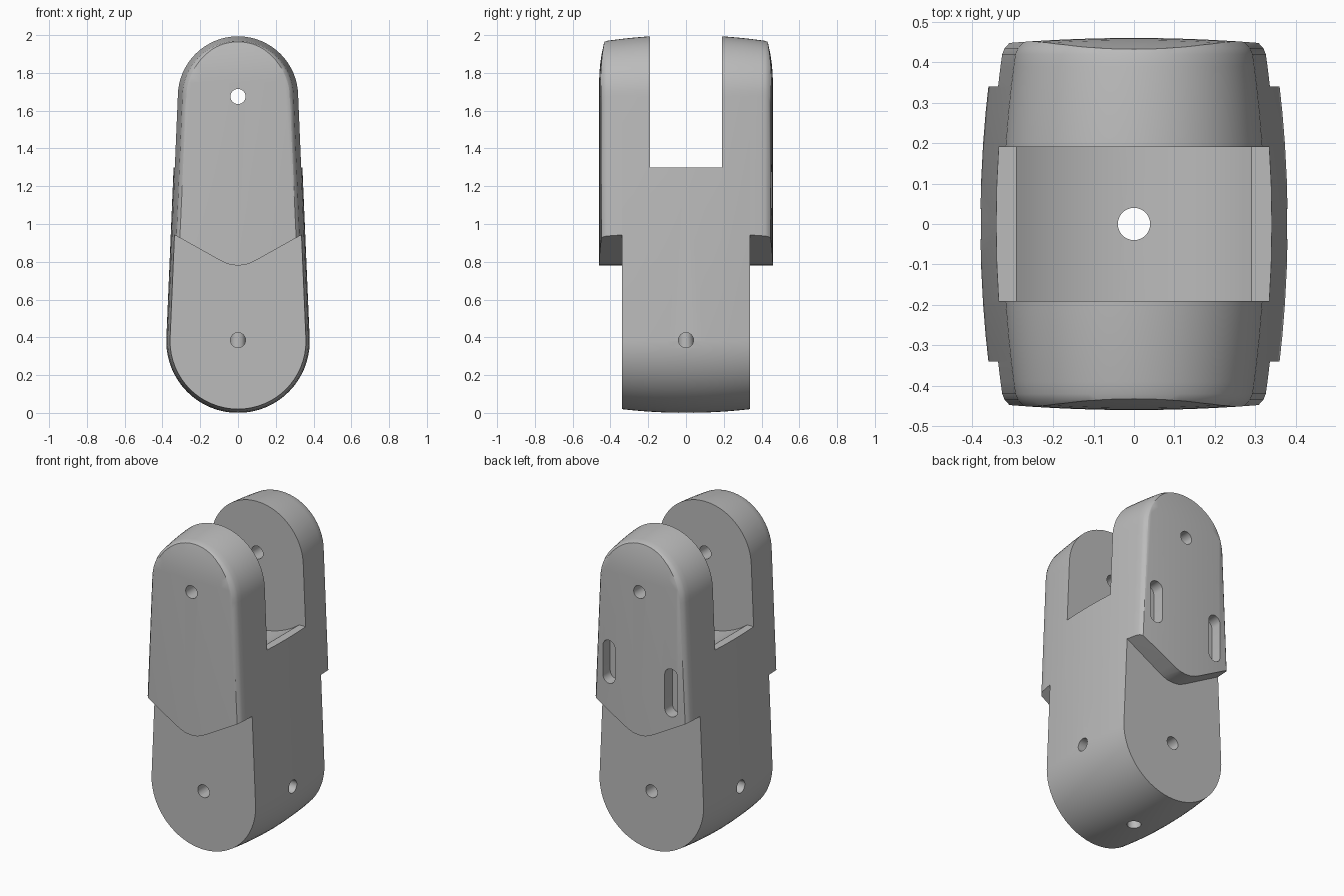
import bpy, bmesh
from math import sin, cos, pi, asin, radians
from mathutils import Matrix

old = bpy.data.objects.get("Cube")
if old:
    bpy.data.objects.remove(old)

mat = bpy.data.materials.new("plain grey")
mat.use_nodes = True
GREY = (0.5, 0.5, 0.5, 1)
mat.diffuse_color = GREY
mat.node_tree.nodes["Principled BSDF"].inputs["Base Color"].default_value = GREY


def add_object(name, bm):
    bmesh.ops.recalc_face_normals(bm, faces=bm.faces)
    mesh = bpy.data.meshes.new(name)
    bm.to_mesh(mesh)
    bm.free()
    mesh.materials.append(mat)
    obj = bpy.data.objects.new(name, mesh)
    bpy.context.collection.objects.link(obj)
    return obj


def loft(name, rings):
    """Skin a list of closed point rings and cap both ends."""
    bm = bmesh.new()
    rows = [[bm.verts.new(p) for p in ring] for ring in rings]
    n = len(rows[0])
    for a, b in zip(rows, rows[1:]):
        for i in range(n):
            j = (i + 1) % n
            bm.faces.new((a[i], a[j], b[j], b[i]))
    bm.faces.new(rows[0])
    bm.faces.new(rows[-1])
    return add_object(name, bm)


def prism(name, outline, y0, y1):
    return loft(name, [[(x, y, z) for x, z in outline] for y in (y0, y1)])


def rod(name, centre, axis, radius=0.04, depth=3):
    bm = bmesh.new()
    turn = {"X": Matrix.Rotation(pi / 2, 4, "Y"),
            "Y": Matrix.Rotation(pi / 2, 4, "X"),
            "Z": Matrix()}[axis]
    bmesh.ops.create_cone(bm, cap_ends=True, segments=32, radius1=radius,
                          radius2=radius, depth=depth,
                          matrix=Matrix.Translation(centre) @ turn)
    return add_object(name, bm)


def combine(target, tool, operation="DIFFERENCE"):
    """Apply a boolean, then discard the tool."""
    tool.hide_render = True
    mod = target.modifiers.new("cut", "BOOLEAN")
    mod.operation = operation
    mod.solver = "EXACT"
    mod.object = tool
    bpy.context.view_layer.objects.active = target
    bpy.ops.object.modifier_apply(modifier=mod.name)
    bpy.data.objects.remove(tool)


# Barrel-shaped link: a tapered capsule outline that shrinks toward both ends
def capsule(y):
    a = abs(y)
    inset = 0.02 * (a / 0.34) ** 2 + 18 * max(0, a - 0.42) ** 2
    pts = []
    for base, centre, radius in ((0, 1.675, 0.325), (pi, 0.38, 0.38)):
        for i in range(33):
            t = base + pi * i / 32
            r = radius - inset
            pts.append((r * cos(t), y, centre + r * sin(t)))
    return pts


half = (0.1, 0.2, 0.28, 0.34, 0.39, 0.42, 0.435, 0.45, 0.465, 0.48)
levels = [-y for y in reversed(half)] + [0] + list(half)
link = loft("link_body", [capsule(y) for y in levels])


# Gently bulged front and back faces that lean inward near the top
def face_ring(z):
    lean = 0.6 * max(0, z - 1.75) ** 2
    xs = [-0.5 + i / 20 for i in range(21)]
    edge = [(x, 0.46 - 0.13 * x * x - lean, z) for x in xs]
    return edge + [(x, -y, z) for x, y, z in reversed(edge)]


heights = [-0.1, 1.75, 1.8, 1.85, 1.9, 1.95, 2.0, 2.1]
combine(link, loft("face_shape", [face_ring(z) for z in heights]), "INTERSECT")

# Shoulders: the thinner lower tongue under a rounded V edge
right_edge = [(0.6, 1.09), (0.1, 0.81), (0.07, 0.795), (0.04, 0.784)]
v_edge = right_edge + [(0, 0.78)] + [(-x, z) for x, z in reversed(right_edge)]
v_outline = v_edge + [(-0.6, -0.2), (0.6, -0.2)]
for side in (-1, 1):
    combine(link, prism("shoulder_cutter", v_outline, side * 0.34, side * 0.7))

# Fork gap with a hollow round floor
swing = 0.474
reach = asin(0.29 / swing)
floor = []
for i in range(25):
    t = reach * (i / 12 - 1)
    floor.append((swing * sin(t), 1.675 - swing * cos(t)))
gap = [(-0.6, 1.3)] + floor + [(0.6, 1.3), (0.6, 2.3), (-0.6, 2.3)]
combine(link, prism("fork_cutter", gap, -0.19, 0.19))

# Pin and cord holes
for centre, axis in (((0, 0, 1.675), "Y"), ((0, 0, 0.385), "Y"),
                     ((0, 0, 0.385), "X"), ((0, 0, 1), "Z")):
    combine(link, rod("hole_cutter", centre, axis), "DIFFERENCE")

# Two oval pockets in the back face
for x, z, length in ((0.215, 1.18, 0.27), (-0.215, 1.1, 0.3)):
    r, oval = 0.043, []
    for base, shift in ((0, 1), (pi, -1)):
        for i in range(13):
            t = base + pi * i / 12
            oval.append((x + r * cos(t), z + shift * (length / 2 - r) + r * sin(t)))
    combine(link, prism("pocket_cutter", oval, 0.38, 0.6))

# Smooth curved sides, keep crisp edges
bpy.ops.object.select_all(action="DESELECT")
link.select_set(True)
bpy.context.view_layer.objects.active = link
bpy.ops.object.shade_smooth_by_angle(angle=radians(30))
